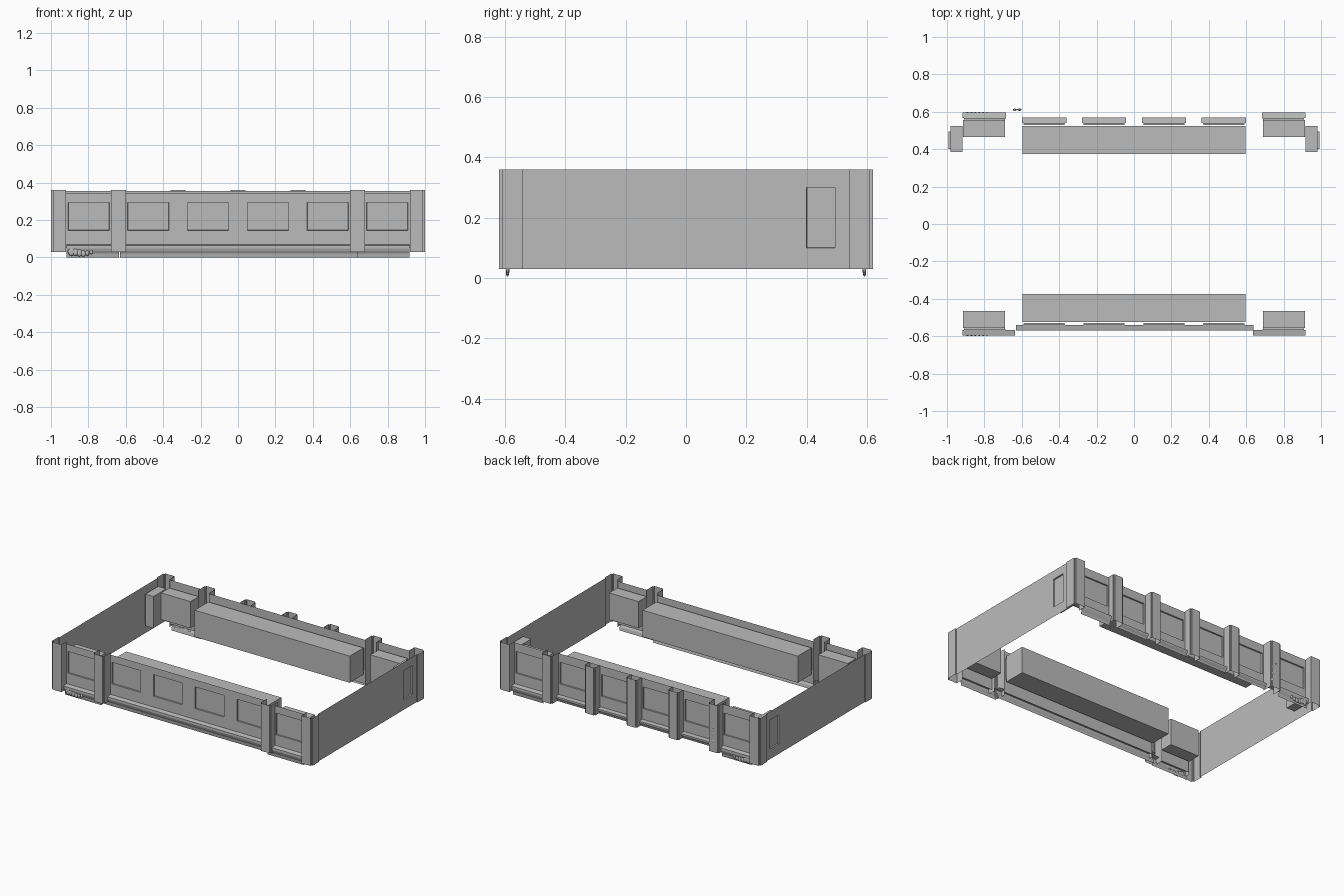
import bpy, bmesh, math
from mathutils import Matrix, Vector

cube = bpy.data.objects.get("Cube")
if cube:
    bpy.data.objects.remove(cube, do_unlink=True)

grey = bpy.data.materials.new("plain_grey")
grey.use_nodes = True
grey.diffuse_color = (0.5, 0.5, 0.5, 1)
grey.node_tree.nodes["Principled BSDF"].inputs["Base Color"].default_value = (0.5, 0.5, 0.5, 1)

BASE, TOP = 0.03, 0.36
FRONT = Matrix.Identity(4)
BACK = Matrix.Rotation(math.pi, 4, "Z")
RIGHT_END = Matrix.Rotation(math.pi / 2, 4, "Z")
LEFT_END = Matrix.Rotation(-math.pi / 2, 4, "Z")


def finish(name, bm, matrix=FRONT):
    """Turn a bmesh built facing -y into a placed object."""
    me = bpy.data.meshes.new(name)
    bm.to_mesh(me)
    bm.free()
    me.transform(matrix)
    if matrix.determinant() < 0:
        me.flip_normals()
    me.materials.append(grey)
    ob = bpy.data.objects.new(name, me)
    bpy.context.collection.objects.link(ob)
    return ob


def panel(name, xs, zs, y, windows, matrix):
    """Thin wall with shallow inset panes at the given x spans and one z span."""
    wz = windows[0][2:]
    us = sorted({*xs, *[w[0] for w in windows], *[w[1] for w in windows]})
    vs = sorted({*zs, *wz})
    bm = bmesh.new()
    grid = [[bm.verts.new((u, y, v)) for v in vs] for u in us]
    panes = []
    for i in range(len(us) - 1):
        for j in range(len(vs) - 1):
            f = bm.faces.new((grid[i][j], grid[i + 1][j], grid[i + 1][j + 1], grid[i][j + 1]))
            if vs[j] == wz[0] and any(us[i] == w[0] for w in windows):
                panes.append(f)
    bm.normal_update()
    bmesh.ops.inset_individual(bm, faces=panes, thickness=0.001, depth=-0.01)
    return finish(name, bm, matrix)


def sheet(name, points, offset, matrix):
    """Open profile swept straight along an offset."""
    bm = bmesh.new()
    a = [bm.verts.new(p) for p in points]
    b = [bm.verts.new(Vector(p) + Vector(offset)) for p in points]
    for i in range(len(a) - 1):
        bm.faces.new((a[i], a[i + 1], b[i + 1], b[i]))
    return finish(name, bm, matrix)


def box(name, x, y, z, matrix):
    bm = bmesh.new()
    bmesh.ops.create_cube(bm, size=1)
    for v in bm.verts:
        v.co = [s[0] if c < 0 else s[1] for s, c in zip((x, y, z), v.co)]
    return finish(name, bm, matrix)


def moulding(name, x0, x1, y, bottom, matrix):
    """Curved base trim with its lower lip tucked under."""
    curve = [(0, 0.07), (0.03, 0.064), (0.03, 0.048), (0.025, 0.034), (0.018, 0.022), (0.014, 0)]
    k = (0.07 - bottom) / 0.07
    pts = [(x0, y - d, bottom + z * k) for d, z in curve]
    ob = sheet(name, pts, (x1 - x0, 0, 0), matrix)
    ob.data.flip_normals()
    return ob


def pillar(name, x, y_wall, y_face, matrix):
    """Open-topped stepped pilaster."""
    half, step = 0.04, 0.008
    side = [(-half, y_wall), (-half, y_face + step), (step - half, y_face + step), (step - half, y_face)]
    prof = side + [(-u, v) for u, v in reversed(side)]
    sheet(name, [(x + u, v, BASE) for u, v in prof], (0, 0, TOP - BASE), matrix)


def span(c, z0=0.145, z1=0.295, half=0.11):
    return (c - half, c + half, z0, z1)


# Long sides: middle wall, side bays, rooms behind the panes, pilasters, trims
for side, m, top, low in (("front", FRONT, 0.345, 0.0), ("back", BACK, 0.355, BASE)):
    panel(side + "_middle_wall", (-0.6, 0.6), (0.05, top), -0.54,
          [span(c) for c in (-0.48, -0.16, 0.16, 0.48)], m)
    box(side + "_middle_room", (-0.595, 0.595), (-0.525, -0.375), (0.12, 0.305), m)
    if side == "front":
        moulding("front_middle_trim", -0.63, 0.64, -0.54, low, m)
    else:
        for c in (-0.48, -0.16, 0.16, 0.48):
            moulding("back_bay_trim", c - 0.118, c + 0.118, -0.54, low, m)
        for c in (-0.32, 0, 0.32):
            pillar("back_inner_pillar", c, -0.54, -0.6, m)
    for s in (-1, 1):
        lo, hi = sorted((s * 0.68, s * 0.92))
        panel(side + "_bay_wall", (lo, hi), (0.05, top), -0.567, [span(s * 0.798)], m)
        box(side + "_bay_room", sorted((s * 0.69, s * 0.915)), (-0.555, -0.465), (0.12, 0.305), m)
        inner = 0.635 if side == "front" else 0.685
        moulding(side + "_bay_trim", *sorted((s * inner, s * 0.918)), -0.567, 0, m)
        pillar(side + "_outer_pillar", s * 0.64, -0.54, -0.615, m)

# Ends: plain walls with one pane near the back, and a small room behind it
for name, m, s in (("right_end", RIGHT_END, 1), ("left_end", LEFT_END, -1)):
    lo, hi = sorted((s * 0.4, s * 0.495))
    panel(name + "_wall", (-0.54, 0.54), (BASE, TOP), -0.992, [(lo, hi, 0.1, 0.3)], m)
    box(name + "_room", sorted((s * 0.385, s * 0.525)), (-0.98, -0.918), (0.09, 0.31), m)

# Corner piers
pier = [(0.92, 0.565), (0.92, 0.62), (0.99, 0.62), (0.99, 0.61), (1, 0.61), (1, 0.54), (0.99, 0.54)]
for sx in (-1, 1):
    for sy in (-1, 1):
        sheet("corner_pier", [(x, y, BASE) for x, y in reversed(pier)], (0, 0, TOP - BASE),
              Matrix.Diagonal((sx, sy, 1, 1)))


def petals(name, spots, centre):
    """Cluster of small flattened leaves."""
    bm = bmesh.new()
    for x, z, r in spots:
        place = Matrix.Translation((x, 0, z)) @ Matrix.Diagonal((r, 0.006, r * 1.3, 1))
        bmesh.ops.create_icosphere(bm, subdivisions=2, radius=1, matrix=place)
    ob = finish(name, bm, Matrix.Translation(centre))
    ob.data.shade_smooth()


# Carved ornaments on the rear pilaster and the base trims
petals("pillar_ornament",
       [(0.012 * (-1) ** i, 0.024 * i, 0.012 - 0.001 * i) for i in range(6)], (-0.625, 0.611, 0.08))
for y in (-0.592, 0.592):
    petals("scroll_ornament",
           [(0.021 * i, 0.006 * math.cos(i), 0.019 - 0.002 * i) for i in range(6)], (-0.89, y, 0.027))
